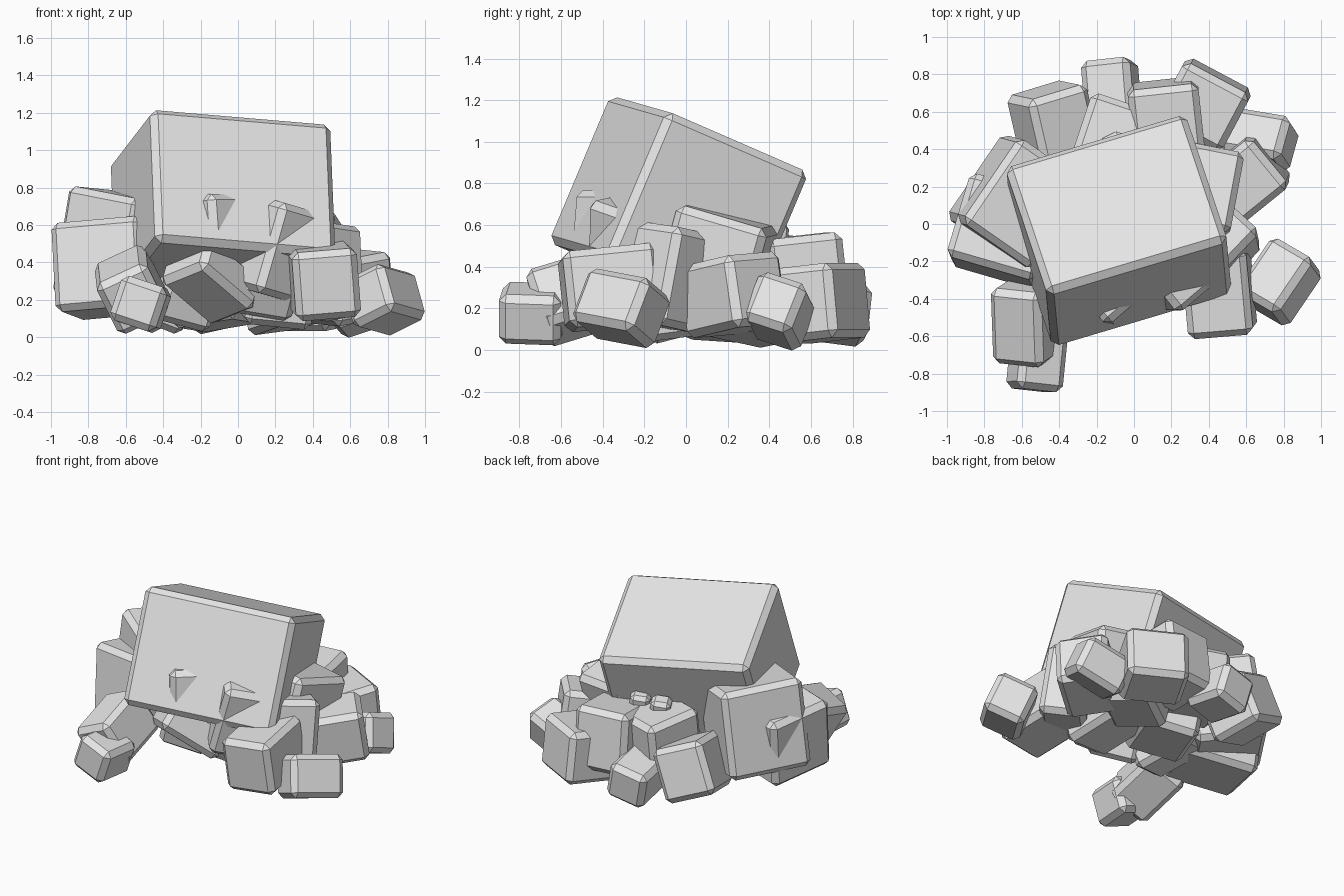
import bpy
import bmesh
from mathutils import Matrix, Vector

starter = bpy.data.objects.get("Cube")
if starter:
    bpy.data.objects.remove(starter, do_unlink=True)

# One plain stone colour for every block
stone = bpy.data.materials.new("light grey stone")
stone.use_nodes = True
colour = (0.79, 0.79, 0.79, 1)
stone.diffuse_color = colour
stone.node_tree.nodes["Principled BSDF"].inputs["Base Color"].default_value = colour


def block(name, centre, size, along, up, chamfer=0.035):
    """A chamfered stone block, turned so its width runs along and its height up."""
    x_axis = Vector(along).normalized()
    z_axis = Vector(up)
    z_axis = (z_axis - x_axis * z_axis.dot(x_axis)).normalized()
    y_axis = z_axis.cross(x_axis)
    turn = Matrix((x_axis, y_axis, z_axis)).transposed().to_4x4()

    bm = bmesh.new()
    bmesh.ops.create_cube(bm, size=1)
    bmesh.ops.scale(bm, vec=size, verts=bm.verts)
    bmesh.ops.bevel(bm, geom=bm.edges[:], offset=chamfer, segments=1,
                    profile=0.5, affect='EDGES')
    mesh = bpy.data.meshes.new(name)
    bm.to_mesh(mesh)
    bm.free()
    mesh.materials.append(stone)
    stone_block = bpy.data.objects.new(name, mesh)
    stone_block.matrix_world = Matrix.Translation(centre) @ turn
    bpy.context.collection.objects.link(stone_block)
    return stone_block


# Great tilted block on top of the heap
block("great_block", (-.08, -.035, .685), (1.01, .78, .77),
      along=(.94, .28, -.08), up=(-.03, .29, .69))

# Right flank of the heap
block("right_rear_block", (-.62, .12, .47), (.55, .47, .59),
      along=(.3, .44, -.03), up=(.11, 0, .56))
block("right_front_block", (-.69, -.04, .37), (.5, .47, .48),
      along=(.45, -.13, .04), up=(-.03, .06, .45))
block("front_right_block", (-.57, -.52, .255), (.3, .42, .32),
      along=(.28, -.03, .13), up=(-.1, -.08, .25))
block("front_right_small_block", (-.52, -.74, .175), (.26, .3, .25),
      along=(.27, -.03, -.09), up=(.09, 0, .25))

# Left flank of the heap
block("front_left_block", (.455, -.36, .3), (.35, .46, .37),
      along=(.36, .03, .03), up=(-.03, -.04, .37))
block("far_left_block", (.78, -.31, .2), (.28, .36, .28),
      along=(.24, -.14, .12), up=(-.25, .34, .9))
block("left_wedge_block", (.47, -.09, .35), (.31, .3, .48),
      along=(.2, .21, -.03), up=(-.05, .05, .45))
block("left_upper_block", (.33, .16, .455), (.42, .46, .4),
      along=(.4, -.08, -.02), up=(.02, .12, .42))
block("left_middle_block", (.575, .225, .265), (.42, .34, .35),
      along=(.26, .21, .05), up=(-.03, -.05, .3))
block("left_rear_small_block", (.67, .45, .185), (.35, .25, .26),
      along=(.3, -.05, .1), up=(-.08, .1, .24))

# Rear of the heap
block("rear_left_block", (.375, .64, .225), (.4, .35, .36),
      along=(.32, -.17, 0), up=(0, -.04, .35))
block("rear_upper_left_block", (.17, .57, .34), (.38, .37, .42),
      along=(.37, .04, 0), up=(0, -.04, .36))
block("rear_small_block", (-.12, .71, .18), (.27, .33, .26),
      along=(.27, .03, .06), up=(-.06, .03, .27))
block("rear_right_block", (-.43, .54, .26), (.35, .37, .36),
      along=(.33, .1, -.13), up=(.11, -.03, .3))
block("rear_upper_middle_block", (-.1, .44, .35), (.4, .4, .4),
      along=(.36, -.12, 0), up=(.02, .04, .4))

# Corners of buried blocks that poke through the larger faces
block("front_tall_corner", (.235, -.275, .46), (.36, .25, .5),
      along=(.74, .63, -.22), up=(.28, .02, .95))
block("front_small_corner", (-.12, -.345, .62), (.3, .3, .27),
      along=(.75, .65, 0), up=(-.05, .1, 1))
block("right_side_corner", (-.625, .07, .45), (.29, .29, .29),
      along=(.98, .19, 0), up=(-.3, .2, 1))

# Blocks wedged beneath the great block
block("front_wedged_block", (-.145, -.31, .3), (.43, .34, .22),
      along=(.27, .2, -.23), up=(.06, .15, .18))
block("front_centre_block", (.13, -.15, .27), (.32, .4, .2),
      along=(.3, .06, -.05), up=(0, -.15, .3))
block("base_left_slab", (.2, -.03, .16), (.36, .42, .17),
      along=(.4, .05, -.04), up=(0, -.05, .4))
block("base_right_block", (-.32, -.04, .22), (.32, .42, .25),
      along=(.3, .12, -.08), up=(.08, -.05, .3))
block("base_centre_block", (-.12, .16, .2), (.38, .44, .28),
      along=(.3, -.12, .05), up=(-.05, .04, .3))
block("base_rear_block", (.26, .33, .19), (.36, .36, .28),
      along=(.3, .2, .04), up=(-.04, .04, .3))

# Pebbles caught on the rear blocks
for side, x in (("left", .06), ("right", -.1)):
    block("rear_pebble_" + side, (x, .42, .55), (.13, .12, .12),
          along=(.8, .4, .1), up=(0, .2, 1), chamfer=.025)
